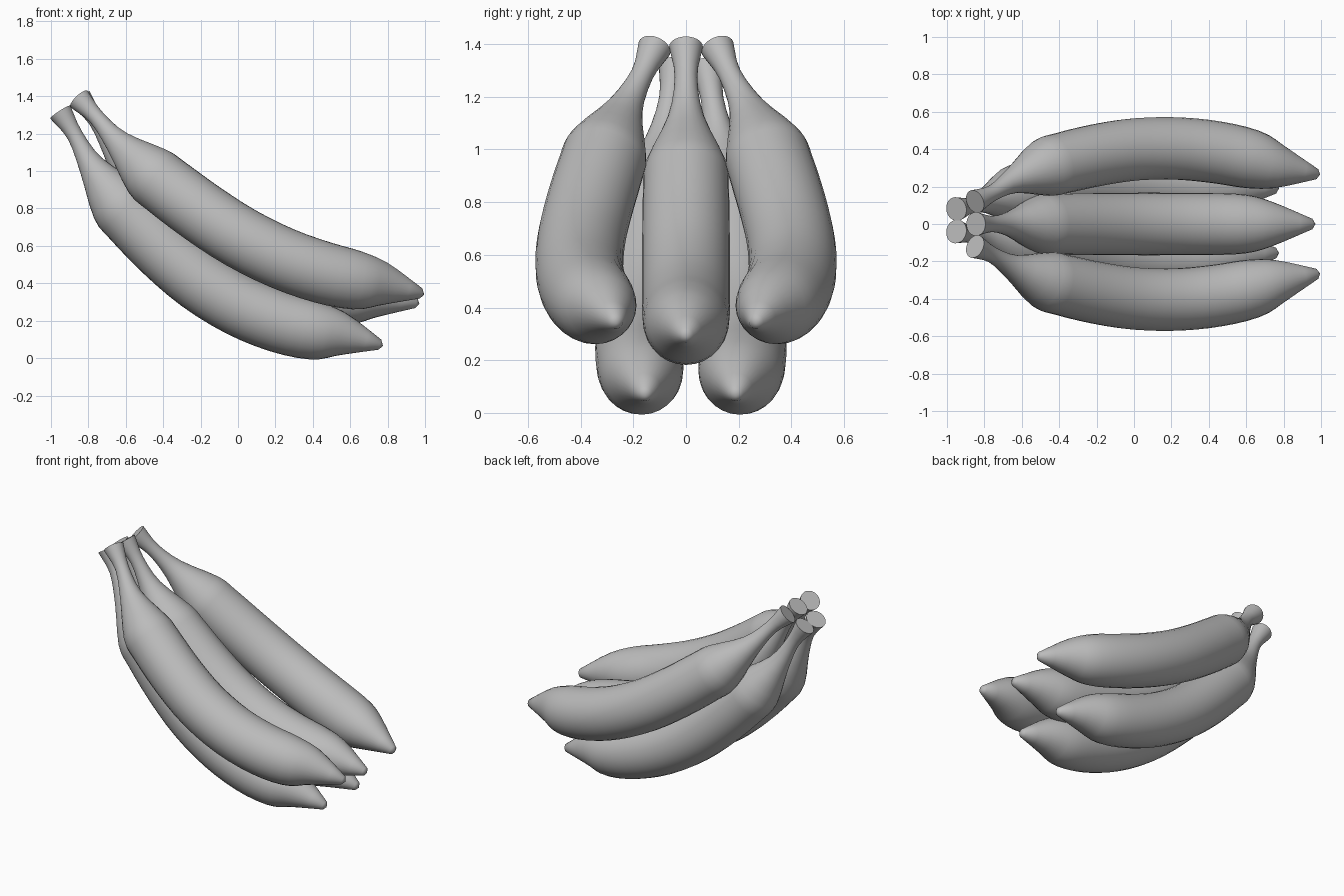
import bpy, bmesh, math
from mathutils import Vector

cube = bpy.data.objects.get("Cube")
if cube:
    bpy.data.objects.remove(cube)

SIDES, STEPS = 28, 3

grey = bpy.data.materials.new("plain_grey")
grey.use_nodes = True
COLOUR = (0.5, 0.5, 0.5, 1)
grey.diffuse_color = COLOUR
grey.node_tree.nodes["Principled BSDF"].inputs["Base Color"].default_value = COLOUR

# Fruit outline: distance along the chord, bow away from it, radius
OUTLINE = [Vector(p) for p in (
    (0, 0, .064), (.135, .055, .043), (.30, .135, .07), (.52, .21, .153),
    (.64, .237, .163), (.885, .278, .166), (1.13, .297, .167), (1.378, .278, .167),
    (1.597, .224, .166), (1.773, .152, .157), (1.895, .085, .12), (2.10, .004, .028))]
LENGTH = 2.117


def smooth_path(pts):
    """Catmull-Rom samples through the points."""
    ext = [2 * pts[0] - pts[1]] + pts + [2 * pts[-1] - pts[-2]]
    out = []
    for a, b, c, d in zip(ext, ext[1:], ext[2:], ext[3:]):
        for k in range(STEPS):
            t = k / STEPS
            out.append(.5 * (2 * b + (c - a) * t + (2 * a - 5 * b + 4 * c - d) * t ** 2
                             + (3 * b - a - 3 * c + d) * t ** 3))
    return out + [pts[-1]]


PATH = smooth_path(OUTLINE)


def banana(name, stem, tip, roll):
    """Sweep the outline from stem to tip, bowing down and rolled sideways."""
    stem, tip = Vector(stem), Vector(tip)
    along = (tip - stem).normalized()
    side = Vector((0, 0, 1)).cross(along).normalized()
    down = side.cross(along).normalized()
    if down.z > 0:
        down.negate()
    roll = math.radians(roll)
    bow = down * math.cos(roll) + side * math.sin(roll)
    across = along.cross(bow)
    scale = (tip - stem).length / LENGTH

    bm = bmesh.new()
    rings = []
    for i, p in enumerate(PATH):
        q = PATH[min(i + 1, len(PATH) - 1)] - PATH[max(i - 1, 0)]
        tangent = (along * q.x + bow * q.y).normalized()
        normal = across.cross(tangent)
        centre = stem + (along * p.x + bow * p.y) * scale
        rings.append([bm.verts.new(centre + p.z * (normal * math.cos(a) + across * math.sin(a)))
                      for a in (math.tau * j / SIDES for j in range(SIDES))])
    for r, s in zip(rings, rings[1:]):
        for j in range(SIDES):
            k = (j + 1) % SIDES
            bm.faces.new((r[j], r[k], s[k], s[j]))
    # Cut stem end, and a blunt rounded tip
    bm.faces.new(rings[0])
    end = bm.verts.new(tip)
    for j in range(SIDES):
        bm.faces.new((rings[-1][j], rings[-1][(j + 1) % SIDES], end))
    bmesh.ops.recalc_face_normals(bm, faces=bm.faces)

    mesh = bpy.data.meshes.new(name)
    bm.to_mesh(mesh)
    bm.free()
    mesh.materials.append(grey)
    obj = bpy.data.objects.new(name, mesh)
    bpy.context.collection.objects.link(obj)
    bpy.ops.object.select_all(action="DESELECT")
    obj.select_set(True)
    bpy.context.view_layer.objects.active = obj
    bpy.ops.object.shade_smooth_by_angle(angle=math.radians(50))


# Upper row of three
banana("upper_middle_banana", (-.845, 0, 1.39), (.97, 0, .29), 0)
for name, s in (("upper_front_banana", -1), ("upper_back_banana", 1)):
    banana(name, (-.85, s * .12, 1.385), (.995, s * .265, .34), s * 45)

# Lower pair
banana("lower_front_banana", (-.95, -.04, 1.315), (.775, -.155, .065), -15)
banana("lower_back_banana", (-.95, .08, 1.315), (.775, .19, .065), 15)
